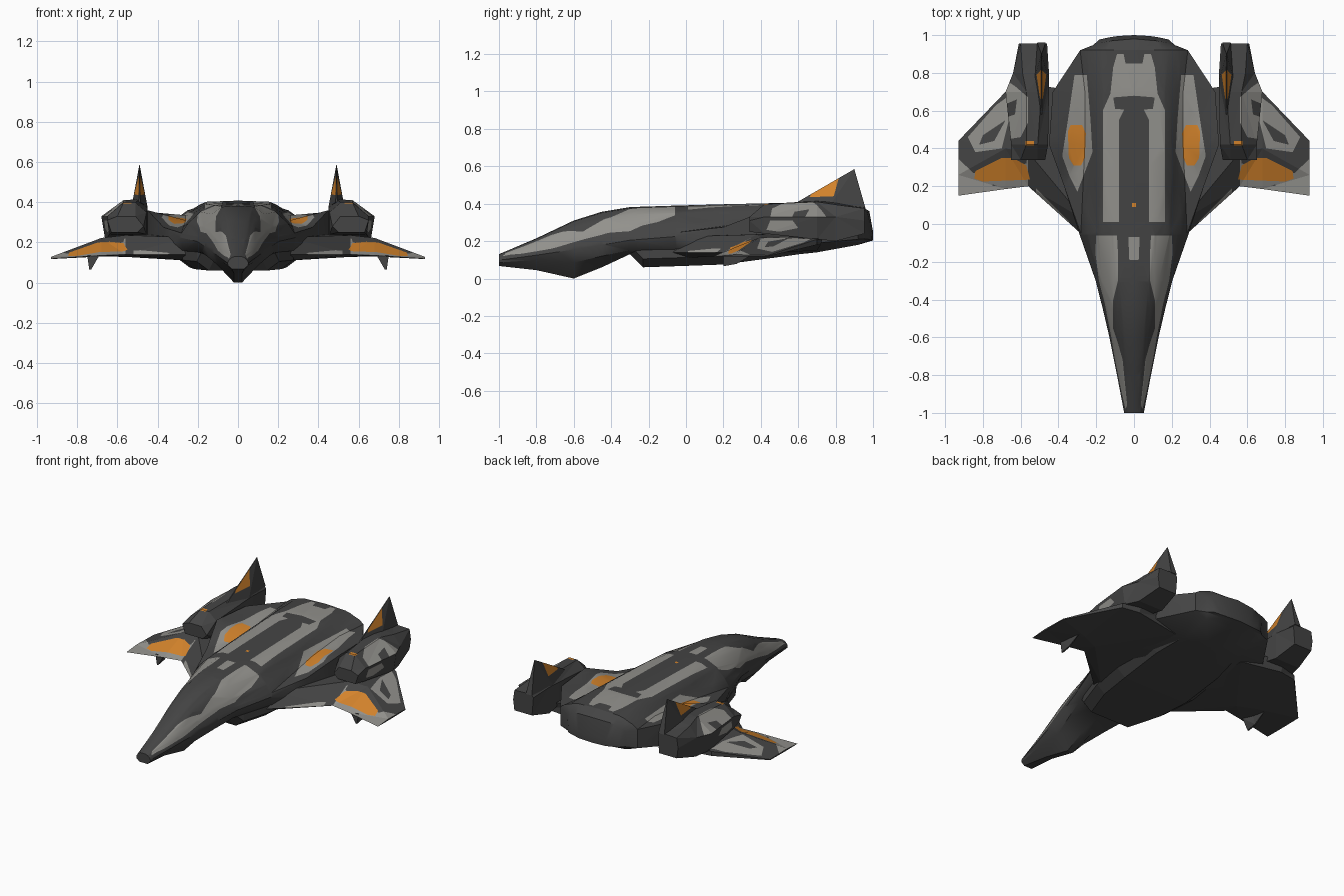
import bpy, bmesh
from mathutils import Vector

if "Cube" in bpy.data.objects:
    bpy.data.objects.remove(bpy.data.objects["Cube"])


def material(name, rgb):
    m = bpy.data.materials.new(name)
    m.diffuse_color = (*rgb, 1)
    m.use_nodes = True
    m.node_tree.nodes["Principled BSDF"].inputs["Base Color"].default_value = m.diffuse_color
    return m


MATS = [material("dark_hull", (0.058, 0.058, 0.058)),
        material("grey_camouflage", (0.29, 0.285, 0.265)),
        material("orange_marking", (0.66, 0.23, 0.025))]
DARK, GREY, ORANGE = 0, 1, 2


def loft(rings, closed=True):
    """Skin a list of equal-length point rings and cap both ends."""
    bm = bmesh.new()
    vs = [[bm.verts.new(p) for p in r] for r in rings]
    n = len(rings[0])
    for a, b in zip(vs, vs[1:]):
        for i in range(n if closed else n - 1):
            j = (i + 1) % n
            bm.faces.new((a[i], a[j], b[j], b[i]))
    bm.faces.new(vs[0])
    bm.faces.new(vs[-1][::-1])
    bmesh.ops.recalc_face_normals(bm, faces=bm.faces[:])
    bmesh.ops.triangulate(bm, faces=bm.faces[:])
    return bm


def inside(p, poly):
    hit = False
    for (x1, y1), (x2, y2) in zip(poly, poly[1:] + poly[:1]):
        if (y1 > p[1]) != (y2 > p[1]) and p[0] < (x2 - x1) * (p[1] - y1) / (y2 - y1) + x1:
            hit = not hit
    return hit


def paint(bm, mat, poly, side=False):
    """Cut a polygon into the skin, seen from the top (xy) or the side (yz)."""
    u, v, facing = (1, 2, 0) if side else (0, 1, 2)
    lo = [min(p[k] for p in poly) for k in (0, 1)]
    hi = [max(p[k] for p in poly) for k in (0, 1)]

    def candidates():
        bm.normal_update()
        out = []
        for f in bm.faces:
            if f.normal[facing] > 0.08:
                us = [w.co[u] for w in f.verts]
                ws = [w.co[v] for w in f.verts]
                if max(us) > lo[0] and min(us) < hi[0] and max(ws) > lo[1] and min(ws) < hi[1]:
                    out.append(f)
        return out

    for a, b in zip(poly, poly[1:] + poly[:1]):
        co, no = Vector(), Vector()
        co[u], co[v] = a
        no[u], no[v] = b[1] - a[1], a[0] - b[0]
        faces = candidates()
        geom = faces + list({e for f in faces for e in f.edges}) + list({w for f in faces for w in f.verts})
        bmesh.ops.bisect_plane(bm, geom=geom, dist=1e-5, plane_co=co, plane_no=no.normalized())
    for f in candidates():
        c = f.calc_center_median()
        if inside((c[u], c[v]), poly):
            f.material_index = mat


def finish(bm, name, smooth=None):
    me = bpy.data.meshes.new(name)
    bm.to_mesh(me)
    bm.free()
    for m in MATS:
        me.materials.append(m)
    ob = bpy.data.objects.new(name, me)
    bpy.context.collection.objects.link(ob)
    if smooth:
        bpy.ops.object.select_all(action='DESELECT')
        ob.select_set(True)
        bpy.context.view_layer.objects.active = ob
        bpy.ops.object.shade_smooth_by_angle(angle=smooth)
    mod = ob.modifiers.new("mirror", 'MIRROR')
    mod.merge_threshold = 0.0005
    return ob


# Fuselage, front half: y, top, half width, chine z, lower x, lower z, keel x, keel z
rings = []
for y, t, w, c, ex, ez, fx, b in [
        (-1.0, .13, .052, .098, .05, .085, .03, .067),
        (-.8, .215, .09, .125, .075, .10, .02, .045),
        (-.6, .31, .13, .155, .10, .085, .02, 0),
        (-.45, .357, .165, .18, .14, .12, .03, .06),
        (-.3, .382, .203, .205, .18, .15, .10, .13),
        (-.05, .39, .29, .225, .27, .16, .18, .10)]:
    prof = [(0, 1), (.38, .97), (.65, .77), (.86, .42), (.97, .13), (1, 0)]
    pts = [(w * p, c + (t - c) * q) for p, q in prof] + [(ex, ez), (fx, b), (0, b)]
    rings.append([(x, y, z) for x, z in pts])
# Fuselage, rear half: y, top, plateau x, valley x, valley z, deck x, deck z, lower z, bottom x, bottom z
for y, t, a, vx, vz, dx, dz, ez, fx, b in [
        (.2, .397, .155, .27, .28, .37, .275, .15, .2, .10),
        (.42, .402, .16, .26, .31, .45, .36, .15, .2, .11),
        (.7, .408, .16, .26, .335, .43, .35, .19, .2, .14),
        (.92, .397, .15, .25, .36, .285, .335, .21, .2, .18),
        (.98, .36, .12, .19, .33, .215, .31, .212, .12, .198),
        (1.0, .25, .08, .15, .235, .185, .23, .21, .1, .203)]:
    z1 = t - .006
    pts = [(0, t), (a, z1), (a + .35 * (vx - a), z1 + .25 * (vz - z1)),
           (a + .7 * (vx - a), z1 + .7 * (vz - z1)), (vx, vz), (dx, dz), (dx, ez), (fx, b), (0, b)]
    bow = .7 if y > .95 else 0          # rounds the stern in plan
    rings.append([(x, y - bow * x * x, z) for x, z in pts])
hull = loft(rings, closed=False)

# Nose bands
paint(hull, GREY, [(.09, -.06), (.2, -.06), (.205, -.15), (.186, -.3), (.155, -.42), (.12, -.6), (.1, -.72),
                   (.068, -.88), (.045, -.98), (.036, -.96), (.06, -.72), (.085, -.63), (.112, -.55),
                   (.11, -.4), (.085, -.3), (.085, -.15)])
# Back stripe with dark centre panel, cross bar and end notch
paint(hull, GREY, [(-.01, .01), (.165, .01), (.165, .6), (.125, .69), (.11, .83), (.09, .9),
                   (.055, .9), (.045, .85), (-.01, .85)])
paint(hull, DARK, [(-.01, 0), (.08, 0), (.08, .55), (.05, .61), (-.01, .61)])
paint(hull, DARK, [(-.01, .6), (.1, .61), (.11, .67), (-.01, .68)])
paint(hull, GREY, [(-.01, -.19), (.025, -.19), (.03, -.07), (-.01, -.07)])
paint(hull, ORANGE, [(-.01, .09), (.01, .09), (.01, .11), (-.01, .11)])
# Deck patches
paint(hull, GREY, [(.3, .17), (.34, .25), (.38, .36), (.35, .55), (.315, .79), (.25, .79), (.23, .55), (.22, .38)])
paint(hull, ORANGE, [(.28, .31), (.32, .31), (.345, .35), (.35, .49), (.335, .525), (.275, .525), (.255, .48), (.26, .35)])
finish(hull, "fuselage", smooth=0.6)

# Lower hull with raked intake front: y, half width, bottom z
belly = loft([[(0, y, .18), (w, y, .18), (w, y, b + .045), (w - .06, y, b), (0, y, b)]
              for y, w, b in [(-.3, .17, .13), (-.23, .205, .06), (-.02, .275, .067), (.2, .30, .075),
                              (.5, .3, .115), (.75, .26, .15)]],
             closed=False)
paint(belly, GREY, [(-.2, .075), (-.1, .08), (0, .13), (-.04, .178), (-.13, .16)], True)
finish(belly, "lower_hull")

# Wing: x, then (y, z) of leading edge, crest, upper tail, lower tail, belly
wing = loft([[(x, y, z) for y, z in sec] for x, sec in [
    (.26, [(-.07, .14), (.02, .225), (.7, .25), (.7, .15), (.0, .11)]),
    (.56, [(.2, .14), (.38, .236), (.74, .24), (.72, .18), (.3, .128)]),
    (.68, [(.185, .135), (.4, .222), (.7, .21), (.7, .18), (.35, .13)]),
    (.93, [(.15, .118), (.26, .128), (.44, .124), (.44, .119), (.28, .117)])]])
paint(wing, GREY, [(.56, .19), (.935, .14), (.935, .34), (.85, .36), (.66, .37), (.56, .35)])
paint(wing, DARK, [(.57, .32), (.85, .27), (.935, .35), (.8, .39), (.56, .39)])
paint(wing, ORANGE, [(.55, .235), (.8, .225), (.845, .24), (.84, .28), (.7, .35), (.64, .35), (.57, .31)])
paint(wing, GREY, [(.66, .56), (.7, .4), (.84, .38), (.88, .46), (.73, .63), (.66, .68)])
paint(wing, DARK, [(.68, .55), (.74, .44), (.82, .42), (.8, .47)])
paint(wing, GREY, [(.34, .01), (.36, .01), (.52, .165), (.52, .19)])
finish(wing, "wing")

# Small wedge fin under the wing
finish(loft([[(.69, .2, .135), (.75, .2, .135), (.74, .2, .066), (.73, .2, .066)],
             [(.715, .27, .135), (.745, .27, .135), (.74, .27, .078), (.73, .27, .078)],
             [(.725, .35, .135), (.735, .35, .135), (.735, .35, .125), (.73, .35, .125)]]), "underwing_fin")

# Engine nacelle: y, then (x, z) around
nacelle = loft([[(x, y, z) for x, z in sec] for y, sec in [
    (.34, [(.50, .25), (.47, .28), (.51, .33), (.60, .33), (.65, .31), (.63, .25)]),
    (.42, [(.455, .24), (.455, .35), (.51, .398), (.57, .398), (.65, .33), (.64, .24)]),
    (.70, [(.45, .22), (.45, .37), (.49, .415), (.57, .41), (.68, .33), (.66, .21)]),
    (.80, [(.45, .20), (.45, .375), (.48, .41), (.59, .395), (.64, .33), (.63, .20)]),
    (.955, [(.47, .24), (.46, .36), (.475, .38), (.60, .375), (.61, .31), (.60, .24)])]])
paint(nacelle, GREY, [(.56, .54), (.6, .46), (.66, .45), (.69, .6), (.69, .77), (.63, .73), (.56, .67)])
paint(nacelle, DARK, [(.63, .58), (.69, .56), (.69, .63), (.62, .66)])
paint(nacelle, GREY, [(.43, .26), (.5, .25), (.6, .27), (.57, .31), (.45, .31)], True)
paint(nacelle, ORANGE, [(.53, .415), (.575, .415), (.575, .44), (.53, .44)])
finish(nacelle, "engine_nacelle")

# Tail fin tapering to a point, with an orange panel on both sides
outline = [(.58, .40), (.90, .585), (.96, .375), (.76, .375)]
half = [.004, .001, .022, .04]
fin = loft([[(.49 + s * h, y, z) for h, (y, z) in zip(half, outline)] for s in (-1, 1)])
for flip in range(2):
    paint(fin, ORANGE, [(.66, .435), (.79, .44), (.82, .55), (.7, .5)], True)
    bmesh.ops.scale(fin, vec=(-1, 1, 1), verts=fin.verts[:])
    bmesh.ops.reverse_faces(fin, faces=fin.faces[:])
finish(fin, "tail_fin")
